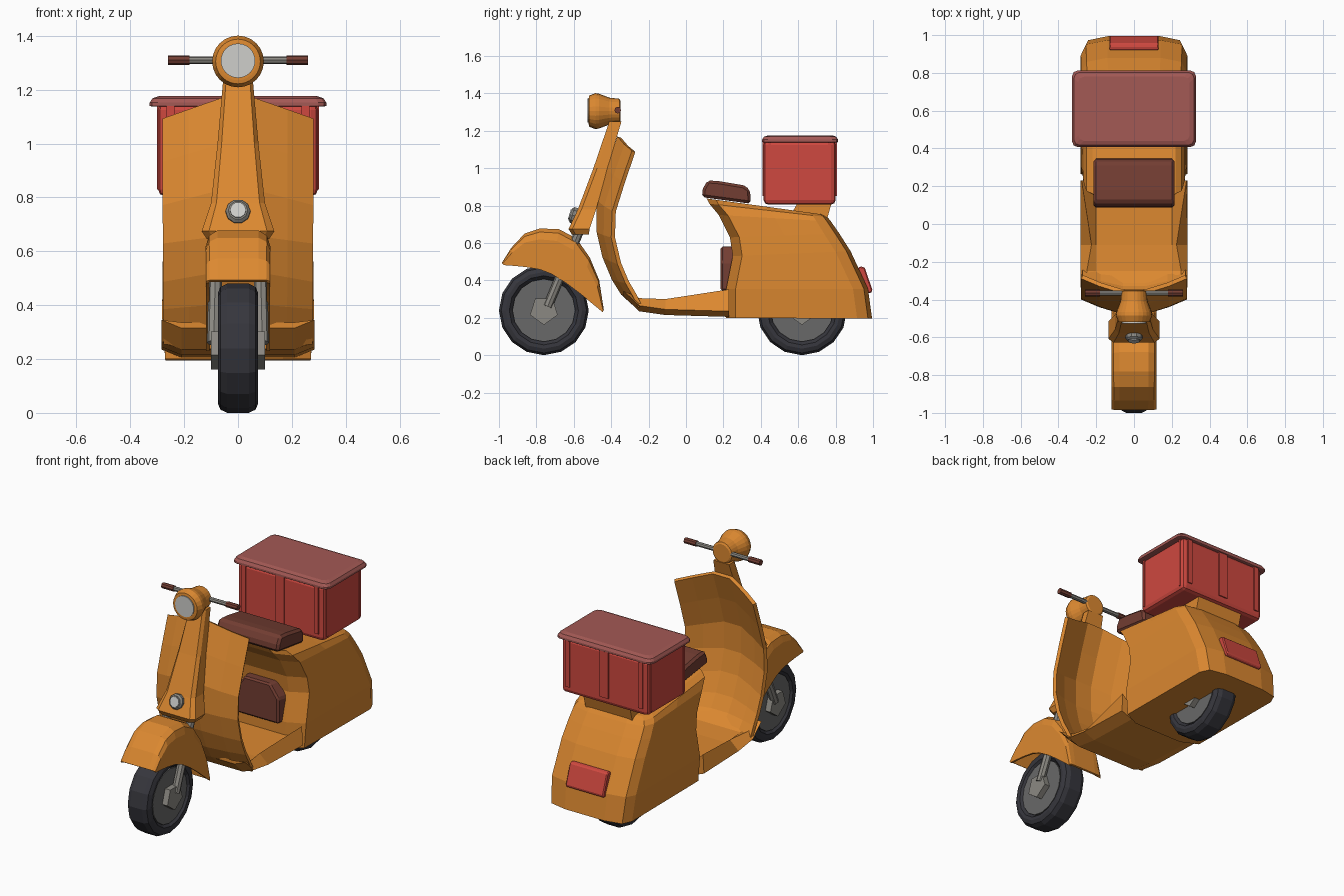
import bpy, bmesh, math
from mathutils import Vector

if "Cube" in bpy.data.objects:
    bpy.data.objects.remove(bpy.data.objects["Cube"])


def material(name, rgb):
    m = bpy.data.materials.new(name)
    m.diffuse_color = (*rgb, 1)
    m.use_nodes = True
    m.node_tree.nodes["Principled BSDF"].inputs["Base Color"].default_value = m.diffuse_color
    return m


ORANGE = material("orange paint", (.72, .25, .03))
RED = material("red plastic", (.62, .065, .05))
LID = material("dusty red lid", (.37, .10, .09))
BROWN = material("brown leather", (.17, .047, .032))
TYRE = material("dark rubber", (.037, .037, .046))
HUB = material("wheel grey", (.14, .14, .14))
METAL = material("light metal", (.26, .25, .225))
LENS = material("pale lens", (.62, .62, .60))


def mesh(name, verts, faces, mat):
    bm = bmesh.new()
    vs = [bm.verts.new(v) for v in verts]
    for f in faces:
        bm.faces.new([vs[i] for i in f])
    bmesh.ops.recalc_face_normals(bm, faces=bm.faces)
    me = bpy.data.meshes.new(name)
    bm.to_mesh(me)
    bm.free()
    me.materials.append(mat)
    ob = bpy.data.objects.new(name, me)
    bpy.context.collection.objects.link(ob)
    return ob


def loft(name, rings, mat, closed=True, caps=True):
    n = len(rings[0])
    faces = []
    for r in range(len(rings) - 1):
        for i in range(n if closed else n - 1):
            j = (i + 1) % n
            faces.append((r*n + i, r*n + j, (r+1)*n + j, (r+1)*n + i))
    if closed and caps:
        faces += [tuple(range(n)), tuple(range((len(rings)-1)*n, len(rings)*n))]
    return mesh(name, [v for r in rings for v in r], faces, mat)


def lathe(name, start, axis, profile, sides, mat, caps=True):
    """Turn (distance, radius) points about an axis."""
    q = Vector((0, 0, 1)).rotation_difference(Vector(axis).normalized())
    rings = [[Vector(start) + q @ Vector((r*math.cos(2*math.pi*i/sides), r*math.sin(2*math.pi*i/sides), d))
              for i in range(sides)] for d, r in profile]
    return loft(name, rings, mat, caps=caps)


def tube(name, a, b, r, sides, mat):
    d = Vector(b) - Vector(a)
    return lathe(name, a, d, [(0, r), (d.length, r)], sides, mat)


def bevel(ob, width, segments=1):
    m = ob.modifiers.new("bevel", 'BEVEL')
    m.width, m.segments, m.limit_method = width, segments, 'ANGLE'
    return ob


def thicken(ob, t, offset):
    m = ob.modifiers.new("thickness", 'SOLIDIFY')
    m.thickness, m.offset = t, offset
    return ob


def box(name, lo, hi, mat):
    (a, b, c), (d, e, f) = lo, hi
    return loft(name, [[(a, b, z), (d, b, z), (d, e, z), (a, e, z)] for z in (c, f)], mat)


def extrude_x(name, profile, w, mat):
    return loft(name, [[(x, y, z) for y, z in profile] for x in (-w, w)], mat)


def mirrored(half):
    return half + [(-x, y, z) for x, y, z in reversed(half)]


# wheels
for name, y in (("front", -.76), ("rear", .62)):
    lathe(name + "_tyre", (0, y, .24), (1, 0, 0),
          [(-.05, .165), (-.073, .185), (-.075, .205), (-.065, .228), (-.04, .24),
           (.04, .24), (.065, .228), (.075, .205), (.073, .185), (.05, .165)], 16, TYRE)
    tube(name + "_wheel_disc", (-.064, y, .24), (.064, y, .24), .168, 16, HUB)
    tube(name + "_hub", (-.1, y, .24), (.1, y, .24), .078, 5, METAL)

# fork legs
for side in (-1, 1):
    tube("fork_leg", (side*.09, -.74, .26), (side*.08, -.555, .70), .025, 8, METAL)

# front fender: crown points paired with lower edge points
crown = [(-.98, .49), (-.93, .57), (-.86, .645), (-.78, .672), (-.68, .668),
         (-.59, .62), (-.52, .52), (-.47, .40), (-.445, .24)]
hem = [(-.975, .482), (-.92, .478), (-.86, .472), (-.78, .458), (-.72, .435),
       (-.64, .385), (-.56, .325), (-.50, .275), (-.445, .23)]
rings = []
for (ty, tz), (by, bz) in zip(crown, hem):
    mix = lambda t: (by + (ty-by)*t, bz + (tz-bz)*t)
    half = [(-.112, *mix(0)), (-.114, *mix(.75)), (-.103, *mix(.92)), (-.075, *mix(1))]
    rings.append(mirrored(half))
thicken(loft("front_fender", rings, ORANGE, closed=False), .012, 0)

# steering column cover: height, half width, front y, back y
col = [(.645, .115, -.61, -.52), (.675, .135, -.628, -.515), (.78, .10, -.578, -.48),
       (1.0, .076, -.495, -.42), (1.25, .054, -.41, -.345)]
loft("steering_column", [mirrored([(w*.8, f, z), (w, f + .02, z), (w, b, z)]) for z, w, f, b in col], ORANGE)

# horn light on the column
lathe("small_lamp_ring", (0, -.56, .735), (0, -1, .3), [(0, .046), (.05, .046), (.06, .036)], 10, METAL)
lathe("small_lamp", (0, -.61, .75), (0, -1, .3), [(0, .03), (.014, .03)], 10, LENS)

# headlight
lathe("headlight_shell", (0, -.35, 1.305), (0, -1, 0),
      [(0, .055), (.006, .066), (.06, .072), (.115, .093), (.135, .096), (.168, .083), (.17, .07)], 24, ORANGE)
tube("headlight_lens", (0, -.51, 1.308), (0, -.526, 1.308), .064, 24, LENS)

# handlebars
tube("handlebar", (-.19, -.365, 1.31), (.19, -.365, 1.31), .014, 8, METAL)
for side in (-1, 1):
    tube("grip", (side*.18, -.365, 1.31), (side*.26, -.365, 1.31), .018, 8, BROWN)

# leg shield: centre line and swept back side edge
mid = [(-.36, 1.17), (-.42, 1.0), (-.47, .83), (-.47, .66), (-.44, .53), (-.39, .41), (-.34, .33), (-.25, .25)]
edge = [(-.28, 1.09), (-.335, .93), (-.385, .77), (-.39, .63), (-.357, .49), (-.315, .39), (-.28, .33), (-.245, .26)]
rings = []
for (my, mz), (ey, ez) in zip(mid, edge):
    half = [(-x, my + (ey-my)*t, mz + (ez-mz)*s) for x, t, s in
            ((.275, 1, 1), (.18, .5, .58), (.06, .04, .05))]
    rings.append(mirrored(half))
thicken(loft("leg_shield", rings, ORANGE, closed=False), .022, 0)

# floor with raised side ridges: y, bottom z, top z, ridge z, ridge x
floor = [(-.335, .315, .335, .34, .24), (-.25, .235, .285, .305, .25), (-.11, .215, .275, .30, .225),
         (.23, .205, .275, .352, .278)]
loft("floorboard", [mirrored([(.21, y, b), (.284, y, b + .03), (rx, y, rz), (.2, y, t)])
                    for y, b, t, rz, rx in floor], ORANGE)

# rear body: front z, rear z, front y, rear y, half width
body = [(.20, .195, .215, .995, .27), (.355, .355, .215, .973, .282), (.53, .556, .25, .88, .28),
        (.63, .65, .235, .82, .275), (.75, .715, .175, .775, .268), (.81, .738, .125, .757, .252),
        (.838, .752, .11, .735, .22)]
rings = []
for zf, zr, yf, yr, w in body:
    half = [(.62*w, yf), (w, yf + .05), (w, (yf + yr)/2), (w, yr - .08), (.9*w, yr - .022), (.5*w, yr)]
    rings.append(mirrored([(x, y, zf + (zr - zf)*(y - yf)/(yr - yf)) for x, y in half]))
loft("rear_body", rings, ORANGE)

# glove box panel under the seat
bevel(loft("glove_box", [[(s*x, y, z) for s, x, z in
      ((-1, w, .345), (1, w, .345), (1, w, .50), (1, w*.6, .58), (-1, w*.6, .58), (-1, w, .50))]
      for y, w in ((.185, .145), (.27, .165))], BROWN), .01)

# seat
bevel(extrude_x("seat", [(.085, .845), (.09, .89), (.115, .935), (.18, .93), (.31, .908),
                         (.342, .885), (.347, .81)], .215, BROWN), .014)

# luggage mount, box, ribs and lid
extrude_x("box_mount", [(.56, .75), (.60, .82), (.78, .82), (.755, .73)], .16, ORANGE)
bevel(box("luggage_box", (-.297, .415, .805), (.297, .80, 1.15), RED), .025, 2)
for x0, x1 in ((-.265, -.235), (-.03, .03), (.235, .265)):
    box("box_rib", (x0, .408, .85), (x1, .807, 1.145), RED)
for y0, y1 in ((.44, .455), (.76, .775)):
    box("box_side_rib", (-.301, y0, .83), (.301, y1, 1.145), RED)
lid = [(.32, .20, 1.138), (.328, .203, 1.14), (.328, .203, 1.152), (.318, .193, 1.168), (.295, .17, 1.176)]
loft("box_lid", [[(sx*(w - cx), .61 + sy*(d - cy), z) for sx, sy, cs in
     ((1, 1, ((0, .03), (.009, .009), (.03, 0))), (-1, 1, ((.03, 0), (.009, .009), (0, .03))),
      (-1, -1, ((0, .03), (.009, .009), (.03, 0))), (1, -1, ((.03, 0), (.009, .009), (0, .03))))
     for cx, cy in cs] for w, d, z in lid], LID)

# tail light
bevel(extrude_x("tail_light", [(.90, .45), (.93, .475), (.955, .47), (.998, .345), (.985, .33), (.95, .34)],
                .13, RED), .006)
